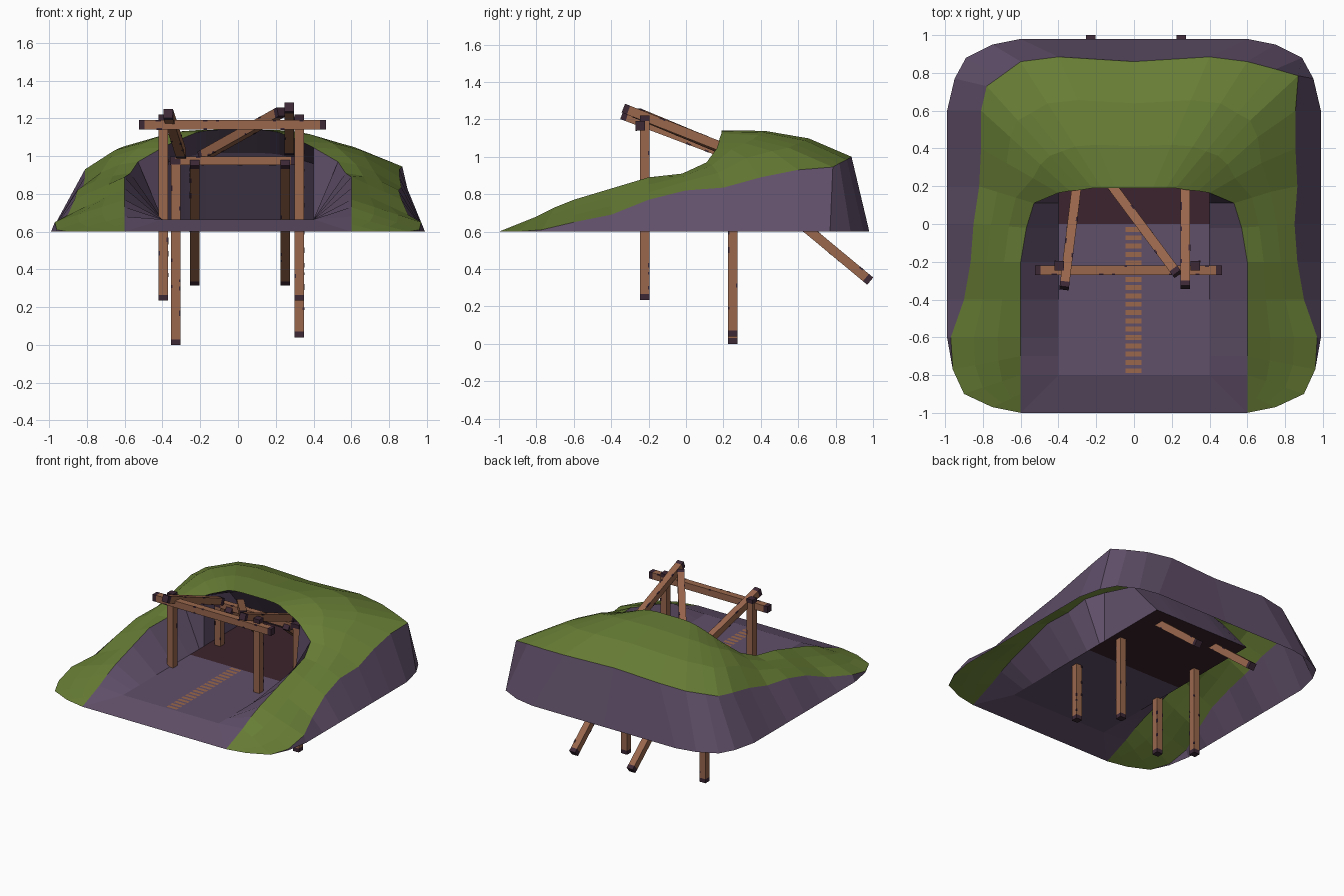
import bpy
import random
from mathutils import Vector

if "Cube" in bpy.data.objects:
    bpy.data.objects.remove(bpy.data.objects["Cube"])

random.seed(4)


def material(name, r, g, b):
    m = bpy.data.materials.new(name)
    m.diffuse_color = (r, g, b, 1)
    m.use_nodes = True
    m.node_tree.nodes["Principled BSDF"].inputs["Base Color"].default_value = m.diffuse_color
    return m


GRASS = material("grass green", 0.138, 0.208, 0.036)
ROCK = material("purple rock", 0.118, 0.079, 0.143)
WOOD = material("brown wood", 0.320, 0.135, 0.073)
CAP = material("dark beam end", 0.045, 0.021, 0.036)
DIRT = material("dark maroon dirt", 0.045, 0.017, 0.026)


def make(name, verts, faces, mats, ids=None):
    me = bpy.data.meshes.new(name)
    me.from_pydata([tuple(v) for v in verts], [], faces)
    for m in mats:
        me.materials.append(m)
    if ids:
        for p, i in zip(me.polygons, ids):
            p.material_index = i
    ob = bpy.data.objects.new(name, me)
    bpy.context.collection.objects.link(ob)
    return ob


def strips(name, rows, mats, ids):
    """Bridge neighbouring rows of points with quads, skipping collapsed corners."""
    verts, index, faces, fid = [], {}, [], []

    def vid(p):
        k = tuple(round(c, 4) for c in p)
        if k not in index:
            index[k] = len(verts)
            verts.append(k)
        return index[k]

    for r in range(len(rows) - 1):
        a, b = rows[r], rows[r + 1]
        for i in range(len(a) - 1):
            f = list(dict.fromkeys(vid(p) for p in (a[i], b[i], b[i + 1], a[i + 1])))
            if len(f) > 2:
                faces.append(f)
                fid.append(ids[r])
    return make(name, verts, faces, mats, fid)


# Half outlines, from the front corner round to the middle of the back
base = [(.6, -1), (.75, -.97), (.9, -.9), (.96, -.77), (.99, -.6), (.99, -.4),
        (.99, -.2), (.99, 0), (.99, .2), (.99, .4), (.99, .6), (.95, .77),
        (.89, .88), (.75, .95), (.6, .98), (0, .98)]
edge = [(.6, -1, .6), (.75, -.97, .6), (.9, -.9, .6), (.96, -.77, .61),
        (.97, -.6, .65), (.9, -.4, .69), (.865, -.2, .77), (.85, 0, .82),
        (.82, .2, .835), (.81, .4, .89), (.81, .6, .93), (.78, .73, .945),
        (.71, .78, .96), (.6, .86, .985), (.4, .885, 1), (0, .86, 1)]
inner = [(.6, -1, .6), (.6, -.9, .64), (.6, -.8, .68), (.6, -.7, .73),
         (.6, -.6, .77), (.6, -.4, .83), (.6, -.2, .89), (.57, -.02, .91),
         (.53, .11, .97), (.4, .165, 1.045), (.34, .175, 1.075), (.28, .18, 1.1),
         (.22, .19, 1.125), (.17, .19, 1.135), (.1, .19, 1.14), (0, .19, 1.14)]


def between(t, lift):
    row = []
    for i, (e, n) in enumerate(zip(edge, inner)):
        p = Vector(e).lerp(Vector(n), t)
        p.z += lift * max(0, min(1, (i - 6) / 3))
        row.append(tuple(p))
    return row


def full(half):
    return [(-x, y, z) for x, y, z in half] + [tuple(p) for p in half[-2::-1]]


# Hill: rock skirt and grass top, with a sharper corner at the right rear
brow = full(edge)
for i, (x, y, z) in enumerate(brow):
    if x > .65 and y > .1:
        brow[i] = (x + .045, y, z)
brow[-12] = (.87, .785, .945)
brow[-13] = (.75, .82, .965)
rows = [full([(x, y, .6) for x, y in base]), brow,
        full(between(.33, .052)), full(between(.67, .045)), full(inner)]
strips("hill", rows, [ROCK, GRASS], [0, 1, 1, 1])

# Rock walls on both sides of the cutting, and the cave sides behind them
for side, label in ((-1, "left"), (1, "right")):
    top = [(side * x, y, z) for x, y, z in inner[:10]]
    foot = [top[0]] + [(side * .4, max(-.8, min(y, .165)), .665) for x, y, z in inner[1:10]]
    r = [top, foot] if side < 0 else [top[::-1], foot[::-1]]
    strips(label + "_cutting_wall", r, [ROCK], [0])
    x = side * .4
    loop = [(x, .165, .665), (x, .72, .665), (x, .47, .96), (x, .165, 1.045)]
    make(label + "_cave_wall", loop, [[3, 2, 1, 0] if side < 0 else [0, 1, 2, 3]], [ROCK])

# Cave ceiling sloping down behind the arch
arch = full(inner[9:])
strips("cave_ceiling", [arch, [(x, .47, .96 + max(0, z - 1.045) * .6) for x, y, z in arch],
                        [(x, .72, .665) for x, y, z in arch]], [ROCK], [0, 0])

# Floor with front ramp, and dark dirt inside the cave
floor_rows = [[(w, y, z), (-w, y, z)] for w, y, z in
              ((.6, -1, .6), (.4, -.8, .665), (.4, 0, .665), (.4, .72, .665))]
floor = strips("floor", floor_rows, [ROCK, DIRT], [0, 0, 1])
for p in floor.data.polygons:
    if p.normal.z < 0:
        p.flip()


def beam(name, a, b, w=.05):
    """Square beam with dark end caps and a few dark chips along its edges."""
    a, b = Vector(a), Vector(b)
    d = (b - a).normalized()
    u = d.cross(Vector((0, 0, 1)))
    u = u.normalized() if u.length > .01 else Vector((1, 0, 0))
    v = d.cross(u)
    corners = ((-1, -1), (1, -1), (1, 1), (-1, 1))
    verts, faces, ids = [], [], []

    def tube(sections, mats):
        n0 = len(verts)
        for centre, half in sections:
            verts.extend(centre + (u * i + v * j) * half for i, j in corners)
        faces.append([n0 + 3, n0 + 2, n0 + 1, n0])
        ids.append(1)
        for s, m in enumerate(mats):
            for k in range(4):
                n, o = (k + 1) % 4, n0 + s * 4
                faces.append([o + k, o + n, o + 4 + n, o + 4 + k])
                ids.append(m)
        o = n0 + len(mats) * 4
        faces.append([o, o + 1, o + 2, o + 3])
        ids.append(1)

    h = w / 2
    tube([(a, h), (a + d * .03, h), (b - d * .03, h), (b, h)], [1, 0, 1])
    length = (b - a).length
    for k in range(int(length * 12)):
        i, j = random.choice(corners)
        p = a + d * random.uniform(.05, length - .08) + (u * i + v * j) * (h - .0035)
        tube([(p, .0045), (p + d * random.uniform(.012, .03), .0045)], [1])
    make(name, verts, faces, [WOOD, CAP], ids)


# Timber supports
beam("front_post_left", (-.395, -.22, .235), (-.395, -.22, 1.22))
beam("front_post_right", (.325, -.22, .235), (.325, -.22, 1.22))
beam("back_post_left", (-.33, .25, 0), (-.33, .25, .985))
beam("back_post_right", (.325, .25, .04), (.325, .25, 1.0))
beam("front_crossbeam", (-.525, -.245, 1.165), (.465, -.245, 1.165))
beam("back_crossbeam", (-.36, .25, .975), (.31, .25, .975), .045)
beam("shaft_beam_left", (-.23, .22, .97), (-.23, .985, .335))
beam("shaft_beam_right", (.25, .22, .97), (.25, .985, .335))
beam("roof_beam_left", (-.37, -.34, 1.225), (-.3, .23, 1.01))
beam("roof_beam_right", (.272, -.335, 1.26), (.272, .25, 1.03))
beam("roof_beam_diagonal", (.23, -.265, 1.235), (-.19, .3, 1.0))

# Worn plank strip along the floor, in thin slats
verts, faces = [], []
for i in range(18):
    y = -.79 + i * .044
    n = len(verts)
    verts += [(-.045, y, .669), (.04, y, .669), (.04, y + .026, .669), (-.045, y + .026, .669)]
    faces.append([n, n + 1, n + 2, n + 3])
make("floor_slats", verts, faces, [WOOD])
